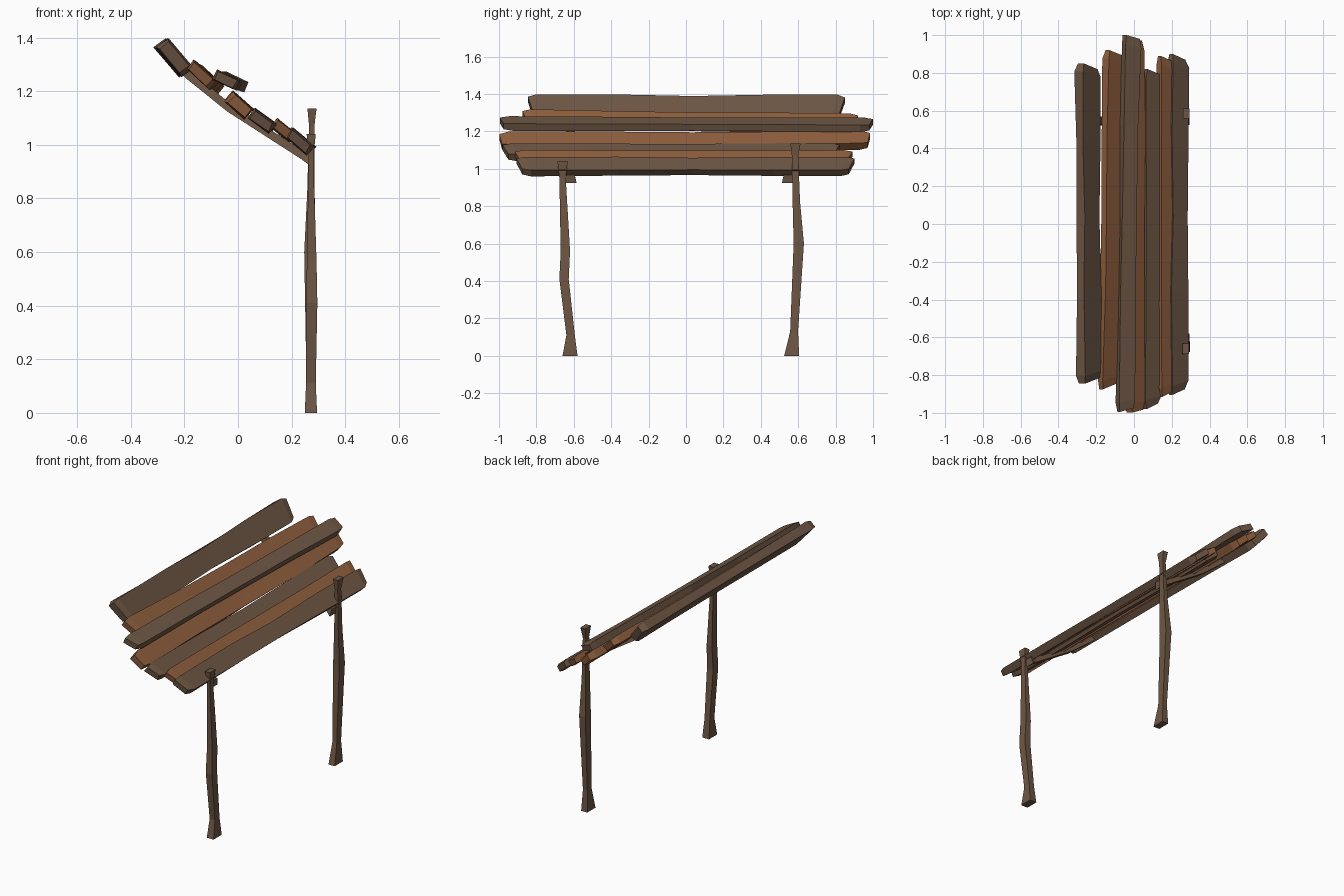
import bpy, bmesh, math, random
from mathutils import Vector

if "Cube" in bpy.data.objects:
    bpy.data.objects.remove(bpy.data.objects["Cube"])

random.seed(4)


def material(name, color):
    m = bpy.data.materials.new(name)
    m.diffuse_color = (*color, 1)
    m.use_nodes = True
    m.node_tree.nodes["Principled BSDF"].inputs["Base Color"].default_value = m.diffuse_color
    return m


GREY = material("weathered grey brown wood", (0.155, 0.094, 0.058))
WARM = material("warm orange brown wood", (0.28, 0.115, 0.048))


def loft(name, rings, mat):
    """Skin a list of four-point rings into a closed, flat-shaded beam."""
    bm = bmesh.new()
    vr = [[bm.verts.new(p) for p in ring] for ring in rings]
    for a, b in zip(vr, vr[1:]):
        for i in range(4):
            j = (i + 1) % 4
            bm.faces.new((a[i], a[j], b[j], b[i]))
    bm.faces.new(vr[0][::-1])
    bm.faces.new(vr[-1])
    bmesh.ops.recalc_face_normals(bm, faces=bm.faces)
    me = bpy.data.meshes.new(name)
    bm.to_mesh(me)
    bm.free()
    me.materials.append(mat)
    ob = bpy.data.objects.new(name, me)
    bpy.context.collection.objects.link(ob)
    return ob


def plank(name, front, back, width, thick, tilt, mat, skew=0.03):
    """Rough board between two (x, y, z) ends, tilted across its width."""
    a = math.radians(tilt)
    u = Vector((math.cos(a), 0, -math.sin(a)))
    n = Vector((math.sin(a), 0, math.cos(a)))
    f, b = Vector(front), Vector(back)
    rings = []
    for t, s in ((0, .8), (.025, 1), (.3, .96), (.52, .9), (.76, .95), (.975, 1), (1, .78)):
        c = f.lerp(b, t)
        ring = []
        for su, sn in ((-1, -1), (1, -1), (1, 1), (-1, 1)):
            j = random.uniform(-.005, .005)
            p = c + u * (su * width / 2 * s + j) + n * (sn * thick / 2 * s + j * .4)
            if t < .03:      # slanted saw cuts at both ends
                p.y += skew * (su + 1) / 2
            elif t > .97:
                p.y -= skew * (su + 1) / 2
            ring.append(p)
        rings.append(ring)
    return loft(name, rings, mat)


# Roof boards, from the high edge to the low edge
plank("roof_board_1", (-.235, -.845, 1.325), (-.247, .85, 1.325), .145, .055, 50, GREY)
plank("roof_board_2", (-.138, -.875, 1.262), (-.105, .92, 1.24), .115, .045, 43, WARM)
plank("roof_board_3", (-.045, -.995, 1.242), (-.015, 1.0, 1.235), .095, .042, 25, GREY, .02)
plank("roof_board_4", (.005, -.998, 1.145), (.005, .985, 1.15), .10, .05, 42, WARM, .015)
plank("roof_board_5", (.088, -.98, 1.088), (.095, .82, 1.09), .10, .045, 36, GREY)
plank("roof_board_6", (.168, -.915, 1.055), (.165, .89, 1.055), .095, .042, 38, WARM)
plank("roof_board_7", (.228, -.905, 1.012), (.232, .90, 1.012), .11, .045, 40, GREY)


# Posts: square rings (x, y, z, x width, y width) with flared ends
def post(name, stations):
    rings = []
    for x, y, z, w, d in stations:
        rings.append([(x + sx * w / 2, y + sy * d / 2, z)
                      for sx, sy in ((-1, -1), (1, -1), (1, 1), (-1, 1))])
    return loft(name, rings, GREY)


post("front_post", ((.272, -.62, 0, .046, .08), (.272, -.617, .11, .036, .045),
                    (.275, -.652, .41, .042, .05), (.275, -.645, .56, .036, .05),
                    (.272, -.66, .95, .018, .034), (.273, -.66, 1.04, .034, .055)))
post("back_post", ((.272, .565, 0, .042, .08), (.27, .578, .13, .03, .042),
                   (.268, .603, .6, .042, .055), (.272, .59, .82, .028, .04),
                   (.275, .583, 1.07, .02, .034), (.276, .585, 1.135, .034, .055)))

# Rafters: bent sticks under the boards
for name, y in (("front_rafter", -.617), ("back_rafter", .545)):
    rings = []
    for x, z, w, t in ((.268, .945, .065, .045), (.235, .962, .04, .03), (-.04, 1.14, .045, .032),
                       (-.19, 1.262, .05, .035), (-.265, 1.335, .05, .03)):
        rings.append([(x, y - w / 2, z - t / 2), (x, y + w / 2, z - t / 2),
                      (x + .008, y + w / 2 - .01, z + t / 2), (x + .008, y - w / 2 + .01, z + t / 2)])
    loft(name, rings, GREY)
